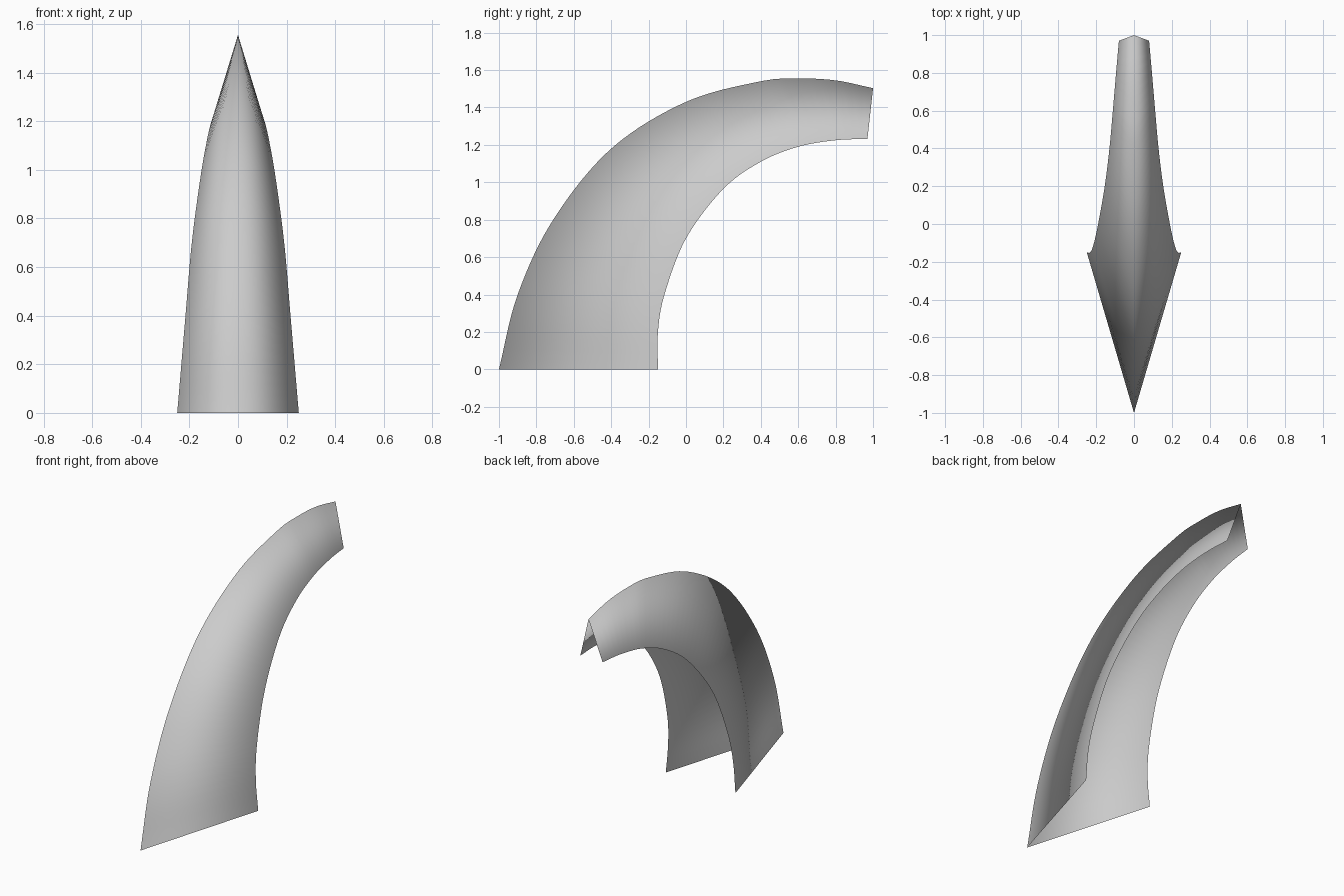
import bpy
import bmesh
from mathutils import Vector

cube = bpy.data.objects.get("Cube")
if cube:
    bpy.data.objects.remove(cube, do_unlink=True)

ROWS = 48


def smooth_path(points, fine=12):
    """Catmull-Rom curve through the points."""
    p = [Vector(q) for q in points]
    p = [2 * p[0] - p[1]] + p + [2 * p[-1] - p[-2]]
    path = []
    for a, b, c, d in zip(p, p[1:], p[2:], p[3:]):
        for k in range(fine):
            t = k / fine
            path.append(0.5 * (2 * b + (c - a) * t + (2 * a - 5 * b + 4 * c - d) * t**2
                               + (3 * b - a - 3 * c + d) * t**3))
    return path + [p[-2]]


def even_steps(path, rows):
    """Resample a path at equal distances."""
    dist = [0.0]
    for a, b in zip(path, path[1:]):
        dist.append(dist[-1] + (b - a).length)
    result, i = [], 0
    for r in range(rows + 1):
        target = dist[-1] * r / rows
        while i < len(path) - 2 and dist[i + 1] < target:
            i += 1
        f = (target - dist[i]) / (dist[i + 1] - dist[i])
        result.append(path[i].lerp(path[i + 1], f))
    return result


# Outer ridge on the centre plane, and the free edge of the left side
ridge = even_steps(smooth_path([
    (0, -1, 0), (0, -.9, .4), (0, -.71, .8), (0, -.4, 1.18), (0, 0, 1.43),
    (0, .4, 1.54), (0, .6, 1.555), (0, .8, 1.545), (0, 1, 1.503)]), ROWS)
edge = even_steps(smooth_path([
    (.25, -.15, 0), (.233, -.15, .2), (.216, -.115, .4), (.19, 0, .7),
    (.155, .2, .965), (.13, .4, 1.11), (.112, .6, 1.19), (.095, .8, 1.225),
    (.08, .97, 1.232)]), ROWS)

# Folded curved shell: one straight strip from the ridge to each free edge
bm = bmesh.new()
rows = []
for r, e in zip(ridge, edge):
    rows.append([bm.verts.new(v) for v in ((-e.x, e.y, e.z), r, e)])
for low, high in zip(rows, rows[1:]):
    for k in range(2):
        bm.faces.new((low[k], low[k + 1], high[k + 1], high[k]))
for face in bm.faces:
    face.smooth = True
mesh = bpy.data.meshes.new("curved_shell")
bm.to_mesh(mesh)
bm.free()

grey = bpy.data.materials.new("light_grey")
grey.use_nodes = True
colour = (0.6, 0.6, 0.6, 1)
grey.diffuse_color = colour
grey.node_tree.nodes["Principled BSDF"].inputs["Base Color"].default_value = colour
mesh.materials.append(grey)

shell = bpy.data.objects.new("curved_shell", mesh)
bpy.context.collection.objects.link(shell)
